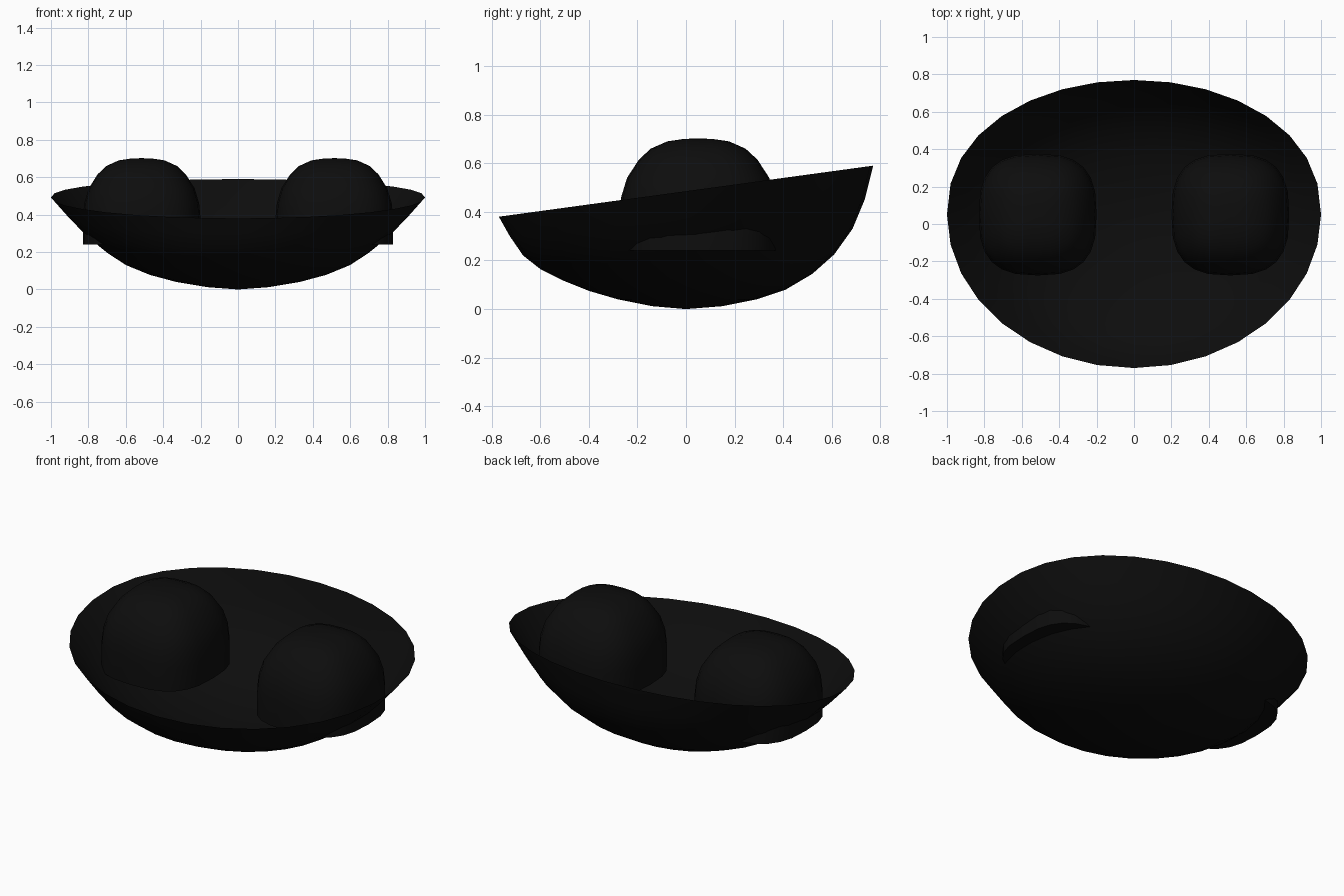
import bpy, bmesh, math

if "Cube" in bpy.data.objects:
    bpy.data.objects.remove(bpy.data.objects["Cube"])

black = bpy.data.materials.new("black")
black.diffuse_color = (0.004, 0.004, 0.004, 1)
black.use_nodes = True
black.node_tree.nodes["Principled BSDF"].inputs["Base Color"].default_value = black.diffuse_color


def spow(v, p):
    return math.copysign(abs(v) ** p, v)


def loft(name, rings, tip, cap):
    """Skin stacked rings, closing the last one to a tip point."""
    bm = bmesh.new()
    loops = [[bm.verts.new(p) for p in ring] for ring in rings]
    n = len(loops[0])
    for a, b in zip(loops, loops[1:]):
        for i in range(n):
            j = (i + 1) % n
            bm.faces.new((a[i], a[j], b[j], b[i]))
    t = bm.verts.new(tip)
    for i in range(n):
        bm.faces.new((loops[-1][i], loops[-1][(i + 1) % n], t))
    if cap:
        bm.faces.new(loops[0][::-1])
        bmesh.ops.recalc_face_normals(bm, faces=bm.faces)
    else:
        bmesh.ops.reverse_faces(bm, faces=bm.faces)  # bowl outside faces down
    me = bpy.data.meshes.new(name)
    bm.to_mesh(me)
    bm.free()
    me.materials.append(black)
    ob = bpy.data.objects.new(name, me)
    bpy.context.collection.objects.link(ob)
    bpy.ops.object.select_all(action='DESELECT')
    ob.select_set(True)
    bpy.context.view_layer.objects.active = ob
    bpy.ops.object.shade_smooth_by_angle(angle=math.radians(40))
    return ob


# Open bowl with a tilted rim: half width, front y, back y, front z, back z
bowl_profile = [
    (1.00, -0.77, 0.77, 0.38, 0.59),
    (0.90, -0.725, 0.735, 0.30, 0.45),
    (0.80, -0.67, 0.685, 0.22, 0.33),
    (0.70, -0.60, 0.61, 0.165, 0.225),
    (0.60, -0.50, 0.52, 0.115, 0.145),
    (0.47, -0.40, 0.41, 0.075, 0.08),
    (0.33, -0.28, 0.29, 0.04, 0.04),
    (0.16, -0.14, 0.15, 0.012, 0.012),
]
rings = []
for w, yf, yb, zf, zb in bowl_profile:
    mid = 0.05 * w
    ring = []
    for i in range(32):
        a = math.tau * i / 32
        s = math.sin(a)
        y = mid + (yb - mid) * abs(s) ** 0.9 if s > 0 else mid + (mid - yf) * s
        ring.append((w * math.cos(a), y, zf + (zb - zf) * (y - yf) / (yb - yf)))
    rings.append(ring)
loft("bowl", rings, (0, 0, 0), False)

# Pair of rounded domes with flat undersides: scale, height
dome_profile = [(1, 0.24), (1, 0.38), (0.975, 0.46), (0.9, 0.54), (0.75, 0.615),
                (0.6, 0.66), (0.39, 0.69), (0.18, 0.70)]
for side, label in ((-1, "left"), (1, "right")):
    rings = []
    for k, z in dome_profile:
        ring = []
        for i in range(24):
            a = math.tau * i / 24
            ring.append((side * 0.515 + 0.315 * k * spow(math.cos(a), 0.72),
                         0.05 + 0.325 * k * spow(math.sin(a), 0.72), z))
        rings.append(ring)
    loft(label + "_dome", rings, (side * 0.515, 0.05, 0.702), True)
